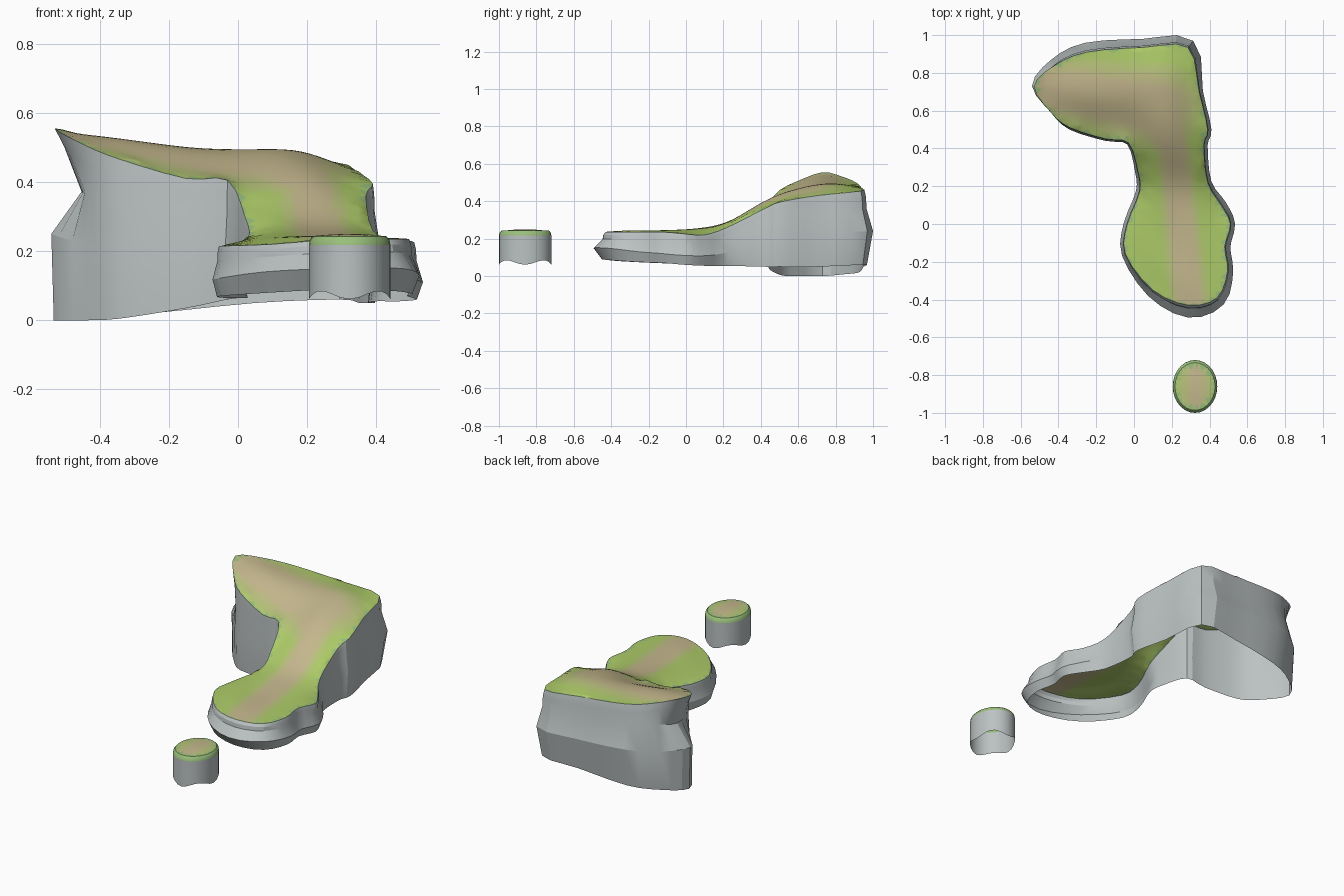
import bpy, bmesh, math
from mathutils import Vector
from mathutils.geometry import delaunay_2d_cdt, intersect_point_line

if "Cube" in bpy.data.objects:
    bpy.data.objects.remove(bpy.data.objects["Cube"])

# Island rim, counter-clockwise: x, y, top z, ledge overhang, ledge z, bottom z
RIM = [
    (.29, -.43, .235, .065, .15, .09), (.44, -.39, .235, .05, .15, .085),
    (.495, -.25, .235, .03, .13, .075), (.48, -.12, .235, .03, .12, .07),
    (.51, 0, .225, .025, .11, .06), (.46, .10, .22, .03, .11, .055),
    (.39, .22, .26, .02, .13, .055), (.37, .42, .36, .02, .20, .05),
    (.39, .50, .395, .02, .22, .05), (.345, .70, .43, .02, .23, .05),
    (.285, .935, .455, .045, .24, .06), (.05, .935, .475, .045, .24, .05),
    (-.25, .91, .50, .05, .25, .02), (-.42, .84, .53, .035, .25, .01),
    (-.53, .73, .555, .01, .25, 0), (-.44, .59, .505, 0, .22, 0),
    (-.34, .51, .465, .01, .20, .005), (-.15, .45, .41, .01, .20, .035),
    (-.03, .43, .405, .01, .20, .06), (.02, .28, .30, .015, .15, .065),
    (.03, .17, .24, .02, .13, .065), (-.035, 0, .215, .02, .12, .065),
    (-.045, -.16, .215, .02, .12, .07), (.10, -.35, .22, .04, .14, .08)]

# Heights along the middle of the island, and the sandy path
CREST = [(.28, -.35, .25), (.2, -.1, .24), (.24, .1, .25), (.22, .2, .265),
         (.2, .3, .33), (.2, .4, .405), (.18, .52, .46), (.16, .66, .49), (.17, .80, .505),
         (.04, .76, .50), (-.12, .73, .50), (-.25, .72, .52), (-.42, .72, .545)]
PATH = [(.30, -.45, .07), (.25, 0, .065), (.21, .40, .06), (.12, .62, .15), (-.5, .73, .10)]


def spline(pts, steps=3):
    out, n = [], len(pts)
    for i in range(n):
        a, b, c, d = (pts[(i + k) % n] for k in (-1, 0, 1, 2))
        for s in range(steps):
            t = s / steps
            out.append([q + .5 * t * (r - p + t * (2 * p - 5 * q + 4 * r - w + t * (3 * (q - r) + w - p)))
                        for p, q, r, w in zip(a, b, c, d)])
    return out


def material(name, colour):
    m = bpy.data.materials.new(name)
    m.diffuse_color = (*colour, 1)
    m.use_nodes = True
    m.node_tree.nodes["Principled BSDF"].inputs["Base Color"].default_value = m.diffuse_color
    return m


def finish(bm, name, angle, mats):
    me = bpy.data.meshes.new(name)
    bm.to_mesh(me)
    bm.free()
    for m in mats:
        me.materials.append(m)
    ob = bpy.data.objects.new(name, me)
    bpy.context.collection.objects.link(ob)
    bpy.ops.object.select_all(action='DESELECT')
    ob.select_set(True)
    bpy.context.view_layer.objects.active = ob
    bpy.ops.object.shade_smooth_by_angle(angle=math.radians(angle))
    return ob


def loft(name, rings, angle, mat):
    bm = bmesh.new()
    rows = [[bm.verts.new(p) for p in ring] for ring in rings]
    n = len(rows[0])
    for up, low in zip(rows, rows[1:]):
        for i in range(n):
            j = (i + 1) % n
            bm.faces.new((up[i], low[i], low[j], up[j]))
    return finish(bm, name, angle, [mat])


def path_distance(p):
    best = 9
    for a, b in zip(PATH, PATH[1:]):
        t = intersect_point_line(p.xy, Vector(a[:2]), Vector(b[:2]))[1]
        t = min(1, max(0, t))
        q = Vector(a[:2]).lerp(Vector(b[:2]), t)
        best = min(best, (p.xy - q).length / (a[2] + t * (b[2] - a[2])))
    return best


def inside(x, y, loop):
    hit = False
    for a, b in zip(loop, loop[1:] + loop[:1]):
        if (a[1] > y) != (b[1] > y) and x < a[0] + (y - a[1]) * (b[0] - a[0]) / (b[1] - a[1]):
            hit = not hit
    return hit


def cap(name, rim, crest, level, step, gap):
    """Fill a rim loop with a softly rolling, coloured surface."""
    pts = [Vector(p[:2]) for p in rim]
    n = len(pts)
    xs, ys = [p.x for p in pts], [p.y for p in pts]
    for i in range(int((max(xs) - min(xs)) / step) + 1):
        for j in range(int((max(ys) - min(ys)) / step) + 1):
            q = Vector((min(xs) + (i + .5) * step, min(ys) + (j + .5) * step))
            if inside(q.x, q.y, rim) and min((q - p).length for p in pts[:n]) > gap:
                pts.append(q)
    vs, _, fs, *_ = delaunay_2d_cdt(pts, [], [list(range(n))], 1, 1e-5)
    # heights blend between the rim and a finely sampled crest line
    known = [tuple(p[:3]) for p in rim]
    for a, b in zip(crest, crest[1:]):
        known += [tuple(Vector(a).lerp(Vector(b), k / 4)) for k in range(4)]
    known.append(crest[-1])
    bm = bmesh.new()
    for v in vs:
        w = [(1 / (((v.x - k[0]) ** 2 + (v.y - k[1]) ** 2) ** 1.4 + 1e-9), k[2]) for k in known]
        bm.verts.new((v.x, v.y, sum(a * z for a, z in w) / sum(a for a, _ in w)))
    bm.verts.ensure_lookup_table()
    for f in fs:
        face = bm.faces.new([bm.verts[i] for i in f])
        face.normal_update()
        if face.normal.z < 0:
            face.normal_flip()
    inner = [v for v in bm.verts if not v.is_boundary]
    for _ in range(14):
        new = [sum(e.other_vert(v).co.z for e in v.link_edges) / len(v.link_edges) for v in inner]
        for v, z in zip(inner, new):
            v.co.z = .5 * v.co.z + .5 * z
    for f in bm.faces:
        f.material_index = level(f.calc_center_median())
        if any(e.is_boundary for e in f.edges):
            f.material_index = 5
    return finish(bm, name, 80, GROUND)


# Ground colours from sand to grass, then the cooler rim; rock grey
SAND, GRASS, COOL = Vector((.56, .48, .27)), Vector((.42, .60, .14)), (.32, .52, .20)
GROUND = [material("ground_%d" % i, SAND.lerp(GRASS, i / 4)) for i in range(5)]
GROUND.append(material("ground_rim", COOL))
ROCK = material("rock", (.5, .54, .54))

# Main island: rock wall rings follow the rim along its outward normals
rim = spline(RIM)
n = len(rim)
rings = [[] for _ in range(5)]
for i, (x, y, zt, off, zr, zb) in enumerate(rim):
    a, b = rim[i - 1], rim[(i + 1) % n]
    nrm = Vector((b[1] - a[1], a[0] - b[0], 0)).normalized()
    tip = math.exp(-((x + .53) ** 2 + (y - .73) ** 2) / .015)
    p = Vector((x, y, 0))
    for ring, o, z in ((0, 0, zt), (1, .2 * off, zt + (zr - zt) * .18),
                       (2, .25 * off, zt + (zr - zt) * (.45 + .15 * tip)), (3, off, zr), (4, .3 * off, zb)):
        q = p + nrm * o + Vector((0, 0, max(0, z)))
        q.x += tip * (0, .03, .08, 0, 0)[ring]
        rings[ring].append(q)
loft("island_rock_wall", rings, 22, ROCK)
cap("island_ground", rim, CREST, lambda p: min(4, max(0, int((path_distance(p) - .6) * 4))), .027, .02)

# Small detached pillar, open underneath with a scalloped lower edge
N = 28
ang = [2 * math.pi * i / N for i in range(N)]


def oval(s, z):
    return [Vector((.323 + .118 * s * math.cos(a), -.86 + .14 * s * math.sin(a), z(a))) for a in ang]


lip_low, lip_mid, top = oval(1, lambda a: .218), oval(.975, lambda a: .233), oval(.9, lambda a: .243)
loft("pillar_rock_wall", [lip_low, oval(1, lambda a: .073 - .012 * math.cos(4 * a))], 30, ROCK)
loft("pillar_grass_lip", [top, lip_mid, lip_low], 60, GROUND[5])
cap("pillar_ground", top, [(.323, -.94, .255), (.323, -.86, .257), (.323, -.78, .255)],
    lambda p: min(4, int(abs(p.x - .323) / .025)), .025, .016)
